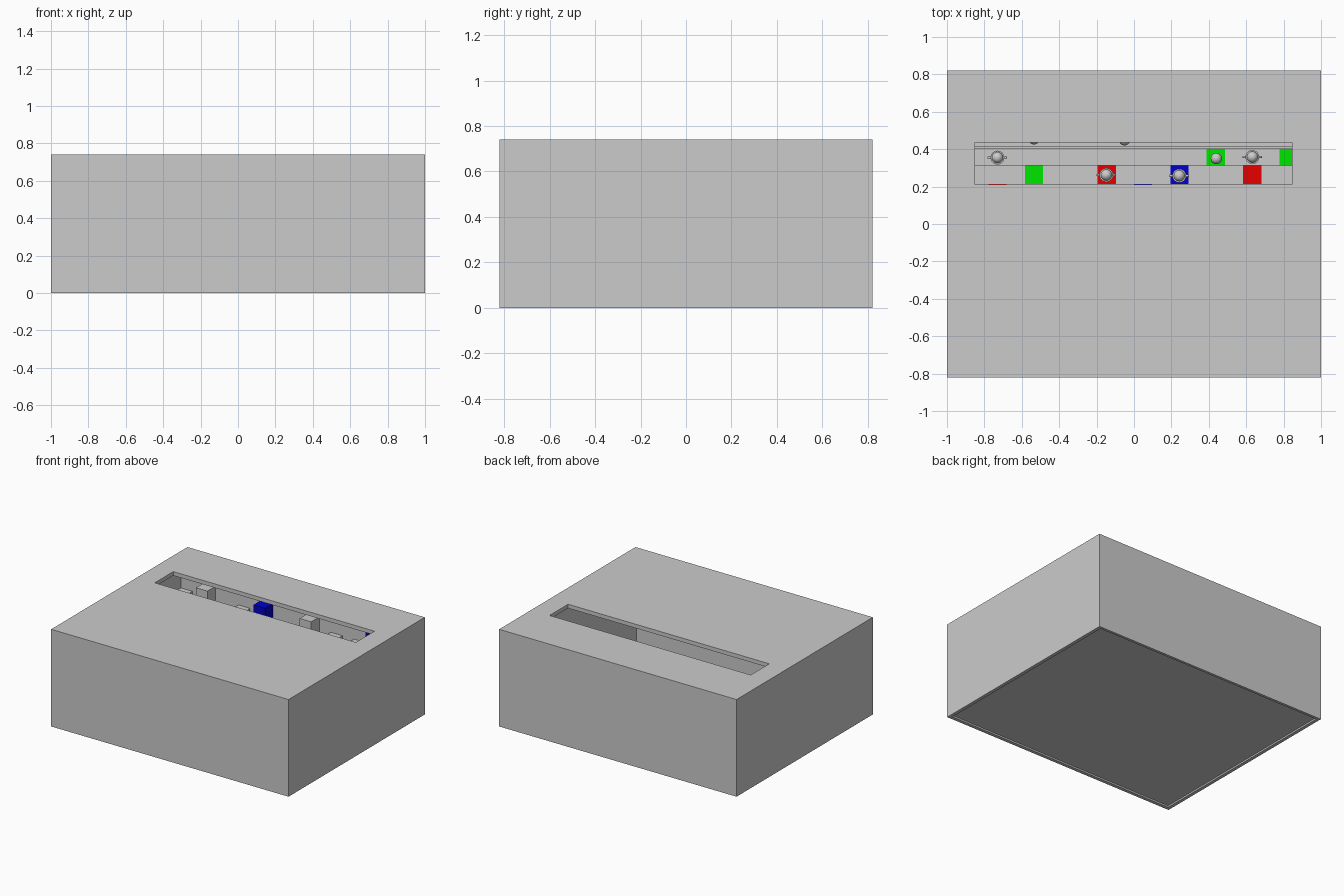
import bpy, bmesh, random
from mathutils import Matrix, Vector

if "Cube" in bpy.data.objects:
    bpy.data.objects.remove(bpy.data.objects["Cube"])

random.seed(4)
T = 0.0972                 # tile pitch
X0, YB = -0.972, 0.798     # left edge and back edge of the tiled terrain


def material(name, c):
    m = bpy.data.materials.new(name)
    m.diffuse_color = (*c, 1)
    m.use_nodes = True
    m.node_tree.nodes["Principled BSDF"].inputs["Base Color"].default_value = m.diffuse_color
    return m


MATS = {
    "r": material("red", (0.8, 0.0, 0.0)),
    "g": material("green", (0.0, 0.8, 0.0)),
    "b": material("blue", (0.0, 0.0, 0.6)),
    "d": material("dark_grey", (0.6, 0.6, 0.6)),
}


def finish(name, bm, mat=None):
    me = bpy.data.meshes.new(name)
    bm.to_mesh(me)
    bm.free()
    ob = bpy.data.objects.new(name, me)
    bpy.context.collection.objects.link(ob)
    if mat:
        me.materials.append(mat)
    return ob


def add_box(bm, lo, hi):
    lo, hi = Vector(lo), Vector(hi)
    s = hi - lo
    bmesh.ops.create_cube(bm, size=1, matrix=Matrix.Translation((lo + hi) / 2)
                          @ Matrix.Diagonal((*s, 1)))


def box(name, lo, hi, mat=None):
    bm = bmesh.new()
    add_box(bm, lo, hi)
    return finish(name, bm, mat)


# Outer shell: hollow, open below, with a viewing slot in the top
shell = box("outer_shell", (-1, -0.82, 0), (1, 0.82, 0.74))
for name, lo, hi in (
        ("cavity_cutter", (-0.974, -0.794, -0.1), (0.974, 0.8, 0.71)),
        ("slot_cutter", (-0.85, 0.212, 0.6), (0.845, 0.435, 0.9))):
    cutter = box(name, lo, hi)
    cutter.hide_render = True
    cutter.hide_viewport = True
    mod = shell.modifiers.new(name, "BOOLEAN")
    mod.operation = "DIFFERENCE"
    mod.solver = "EXACT"
    mod.object = cutter

# Floor plate, slightly recessed
box("floor_plate", (-0.974, -0.794, 0.012), (0.974, 0.8, 0.03))

# Stepped terrain of square columns; rows count from the back
LEVELS = [6, 4, 3, 3, 2, 1, 1, 1]
COLOURS = {  # (column, row): colour
    (4, 5): "g", (8, 5): "r", (12, 5): "b", (16, 5): "r",
    (14, 4): "g", (18, 4): "g", (2, 6): "r", (10, 6): "b",
    (7, 0): "b", (16, 0): "b",
    (2, 4): "d", (6, 4): "d", (12, 4): "d",
    (14, 5): "d", (15, 5): "d", (17, 5): "d", (18, 5): "d",
}
RAISED = {(0, 1), (2, 1), (5, 1), (7, 1), (11, 1), (13, 1), (15, 1)}
COLOURS[(7, 1)] = "b"
groups = {}
for row, level in enumerate(LEVELS):
    for col in range(20):
        bm = groups.setdefault(COLOURS.get((col, row), ""), bmesh.new())
        lv = level + (random.choice((1, 2)) if (col, row) in RAISED else 0)
        x, y = X0 + col * T, YB - row * T
        add_box(bm, (x, y - T, 0.03), (x + T, y, 0.03 + lv * T * 0.93))
for key, bm in groups.items():
    finish("terrain_tiles_" + (key or "plain"), bm, MATS.get(key))

# Thin trim along the edge of the step
box("step_trim", (X0, 0.402, 0.29), (-X0, 0.414, 0.318))


# Small round-headed figures: body, head, brim and arms
def figure(i, x, y, z, brim=True):
    bm = bmesh.new()
    bmesh.ops.create_cone(bm, cap_ends=True, segments=16, radius1=0.02, radius2=0.028,
                          depth=0.07, matrix=Matrix.Translation((x, y, z + 0.035)))
    bmesh.ops.create_uvsphere(bm, u_segments=20, v_segments=12, radius=0.03,
                              matrix=Matrix.Translation((x, y, z + 0.095)))
    if brim:
        bmesh.ops.create_cone(bm, cap_ends=True, segments=24, radius1=0.037, radius2=0.037,
                              depth=0.012, matrix=Matrix.Translation((x, y, z + 0.09)))
        for s in (-1, 1):
            add_box(bm, (x + s * 0.04 - 0.012, y - 0.006, z + 0.04),
                    (x + s * 0.04 + 0.012, y + 0.006, z + 0.055))
    ob = finish(f"figure_{i}", bm)
    for p in ob.data.polygons:
        p.use_smooth = len(p.vertices) < 5 and p.area < 0.0004


z4, z5 = 0.03 + 2 * T * 0.93, 0.03 + T * 0.93
for i, (x, y, z, b) in enumerate(((-0.73, 0.355, z4, True), (-0.148, 0.262, z5, True),
                                  (0.242, 0.258, z5, True), (0.44, 0.35, z4, False),
                                  (0.633, 0.358, z4, True), (-0.535, 0.455, 0.301, False),
                                  (-0.05, 0.45, 0.301, False))):
    figure(i, x, y, z, b)
